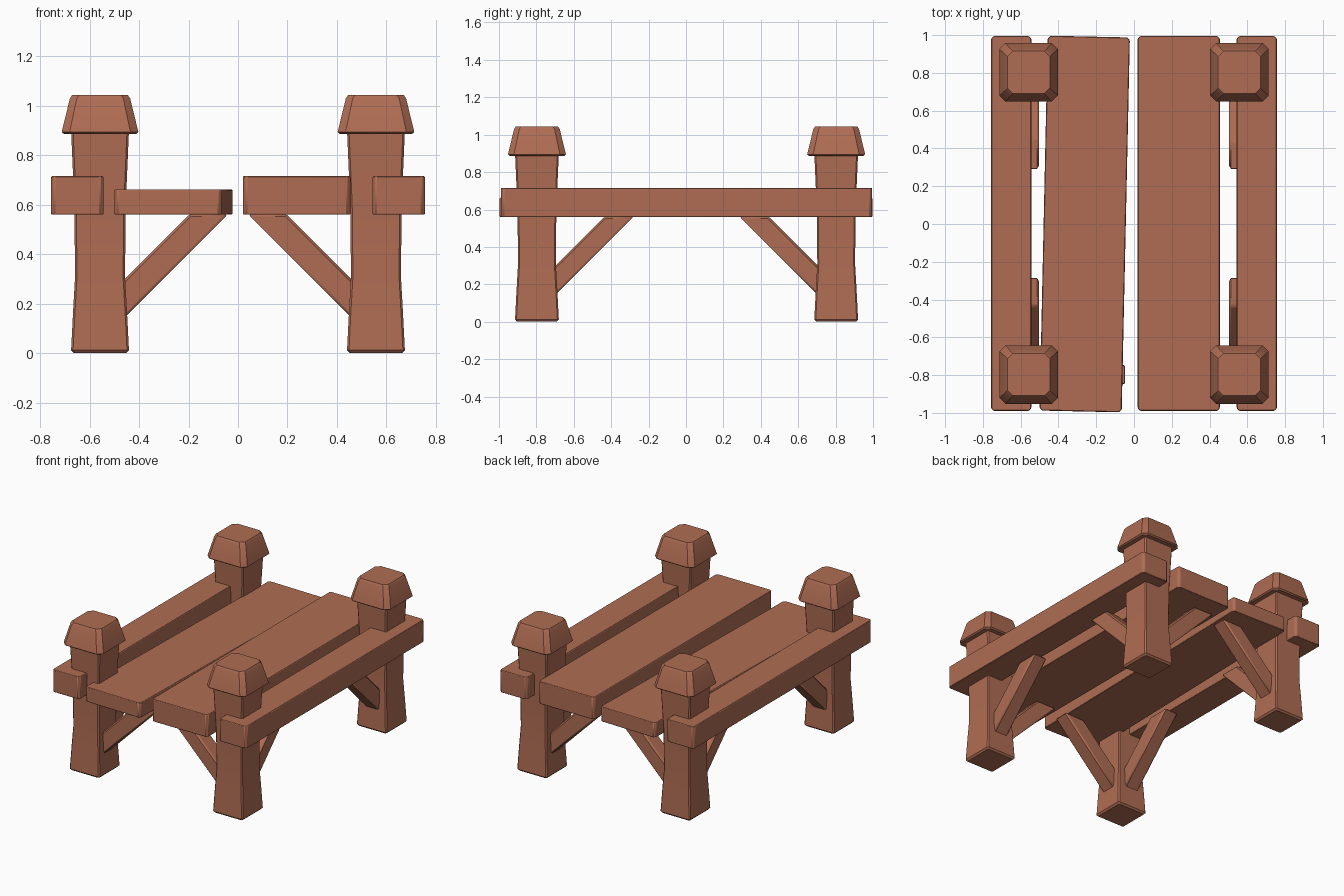
import bpy, bmesh, math
from mathutils import Matrix

cube = bpy.data.objects.get("Cube")
if cube:
    bpy.data.objects.remove(cube, do_unlink=True)

wood = bpy.data.materials.new("reddish_brown_wood")
wood.use_nodes = True
COLOUR = (0.43, 0.152, 0.087, 1)
wood.diffuse_color = COLOUR
wood.node_tree.nodes["Principled BSDF"].inputs["Base Color"].default_value = COLOUR

POST_X, POST_Y, MID_Y = 0.558, 0.8, 0.003


def finish(bm, name, matrix=Matrix(), bevel=0):
    """Turn the bmesh into a placed, shaded object."""
    bmesh.ops.recalc_face_normals(bm, faces=bm.faces)
    mesh = bpy.data.meshes.new(name)
    bm.to_mesh(mesh)
    bm.free()
    mesh.materials.append(wood)
    obj = bpy.data.objects.new(name, mesh)
    bpy.context.collection.objects.link(obj)
    obj.matrix_world = matrix
    if bevel:
        mod = obj.modifiers.new("edge_bevel", "BEVEL")
        mod.width = bevel
        mod.segments = 1
        mod.limit_method = "ANGLE"
        mod.angle_limit = math.radians(40)
    bpy.ops.object.select_all(action="DESELECT")
    obj.select_set(True)
    bpy.context.view_layer.objects.active = obj
    bpy.ops.object.shade_smooth_by_angle(angle=math.radians(30))
    return obj


def loft(name, rings, place):
    """Stack square rings with cut corners: (height, half width, corner cut)."""
    bm = bmesh.new()
    previous = None
    for z, h, c in rings:
        k = h - c
        outline = [(h, -k), (h, k), (k, h), (-k, h), (-h, k), (-h, -k), (-k, -h), (k, -h)]
        ring = [bm.verts.new((x, y, z)) for x, y in outline]
        if previous:
            for i in range(8):
                j = (i + 1) % 8
                bm.faces.new((previous[i], previous[j], ring[j], ring[i]))
        else:
            bm.faces.new(ring)
        previous = ring
    bm.faces.new(previous)
    return finish(bm, name, place)


def board(name, x, width, bottom, top, length, y=MID_Y, turn=0):
    """Long board with chamfered ends."""
    bm = bmesh.new()
    bmesh.ops.create_cube(bm, size=1)
    bmesh.ops.scale(bm, vec=(width, length, top - bottom), verts=bm.verts)
    upright = [e for e in bm.edges if abs(e.verts[0].co.z - e.verts[1].co.z) > 0.01]
    bmesh.ops.bevel(bm, geom=upright, offset=0.014, segments=1, affect="EDGES", profile=0.5)
    place = Matrix.Translation((x, y, (bottom + top) / 2)) @ Matrix.Rotation(turn, 4, "Z")
    return finish(bm, name, place, 0.004)


def brace(name, place):
    """Slanted strut running outward along local x."""
    bm = bmesh.new()
    outline = [(0.06, 0.105), (0.518, 0.563), (0.362, 0.563), (0.06, 0.261)]
    face = bm.faces.new([bm.verts.new((u, -0.055, z)) for u, z in outline])
    side = bmesh.ops.extrude_face_region(bm, geom=[face])
    moved = [v for v in side["geom"] if isinstance(v, bmesh.types.BMVert)]
    bmesh.ops.translate(bm, vec=(0, 0.11, 0), verts=moved)
    return finish(bm, name, place, 0.01)


# Waisted posts, flared caps and two struts at each corner
post_rings = [(0, 0.106, 0.008), (0.012, 0.117, 0.008), (0.17, 0.109, 0.008),
              (0.31, 0.101, 0.008), (0.6, 0.104, 0.008), (0.9, 0.117, 0.008)]
cap_rings = [(0.887, 0.146, 0.03), (0.895, 0.155, 0.032),
             (1.03, 0.122, 0.028), (1.045, 0.112, 0.028)]
for sx, side in ((1, "left"), (-1, "right")):
    for sy, end in ((-1, "front"), (1, "back")):
        tag = f"{end}_{side}"
        place = Matrix.Translation((sx * POST_X, sy * POST_Y + MID_Y, 0))
        loft(f"{tag}_post", post_rings, place)
        loft(f"{tag}_post_cap", cap_rings, place)
        across = math.pi if sx > 0 else 0
        brace(f"{tag}_cross_brace", place @ Matrix.Rotation(across, 4, "Z"))
        brace(f"{tag}_rail_brace", place @ Matrix.Rotation(-sy * math.pi / 2, 4, "Z"))
    # Outer side rail
    board(f"{side}_rail", sx * 0.65, 0.213, 0.56, 0.716, 1.985)

# Deck planks, the right one thinner and slightly askew
board("left_plank", 0.237, 0.435, 0.56, 0.716, 1.985)
board("right_plank", -0.261, 0.435, 0.56, 0.663, 1.985, 0, math.radians(-1.25))
